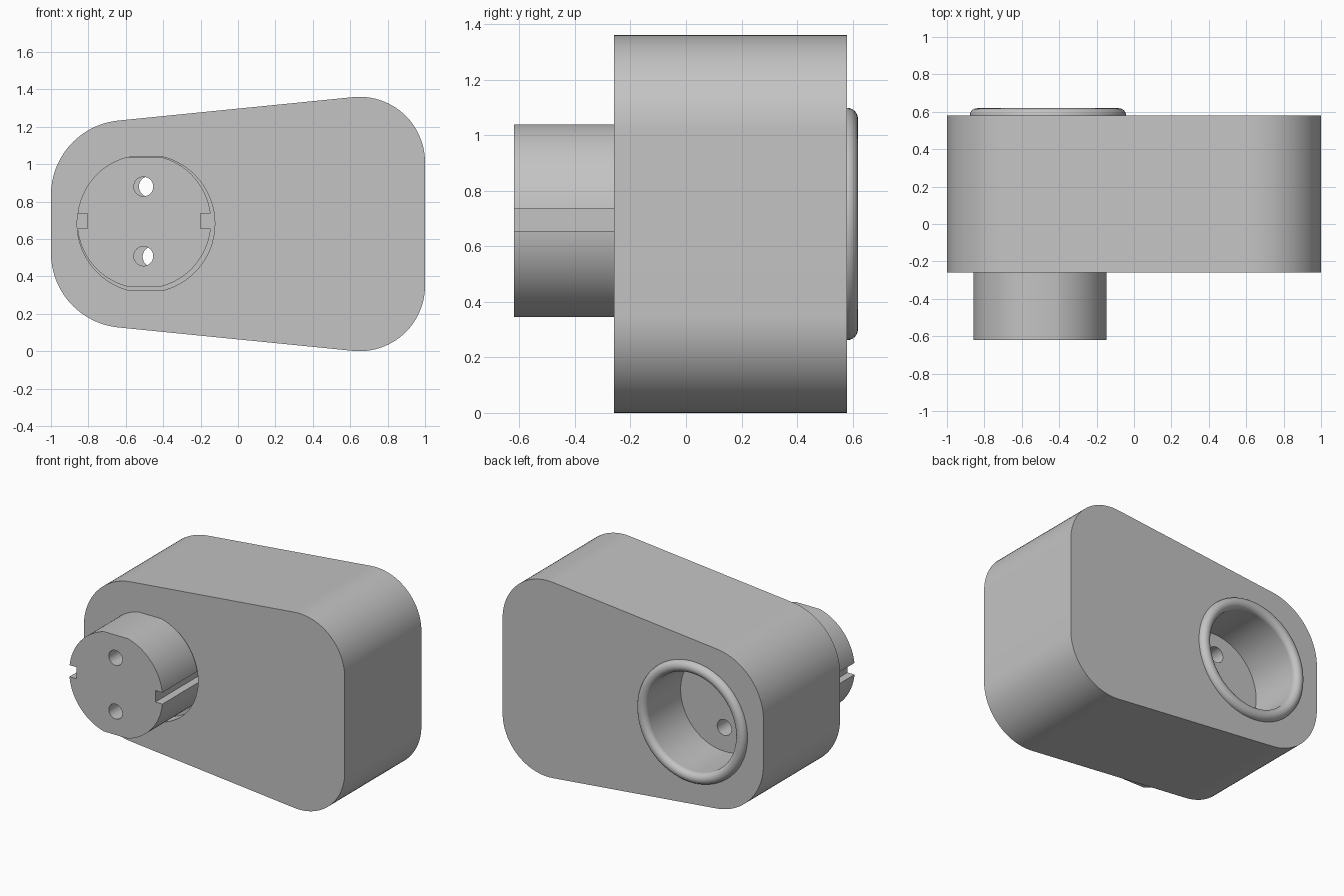
import bpy, bmesh, math

cube = bpy.data.objects.get("Cube")
if cube:
    bpy.data.objects.remove(cube, do_unlink=True)

grey = bpy.data.materials.new("light grey plastic")
grey.use_nodes = True
colour = (0.55, 0.55, 0.55, 1)
grey.diffuse_color = colour
grey.node_tree.nodes["Principled BSDF"].inputs["Base Color"].default_value = colour

MID = 0.68          # height of the body's centre line
FRONT, BACK = -0.26, 0.58


def arc(cx, cz, r, start, end, steps):
    angles = [math.radians(start + (end - start) * i / steps) for i in range(steps + 1)]
    return [(cx + r * math.cos(a), cz + r * math.sin(a)) for a in angles]


def disc(cx, cz, r, steps=64):
    return arc(cx, cz, r, 0, 360, steps)[:-1]


def flatted_disc(cx, cz, r, half):
    """Circle with flats at the top and bottom."""
    a = math.degrees(math.asin(half / r))
    return arc(cx, cz, r, -a, a, 48) + arc(cx, cz, r, 180 - a, 180 + a, 48)


def rect(x0, x1, z0, z1):
    return [(x0, z0), (x1, z0), (x1, z1), (x0, z1)]


def prism(name, outline, y0, y1):
    """Extrude an x-z outline along y."""
    bm = bmesh.new()
    face = bm.faces.new([bm.verts.new((x, y0, z)) for x, z in outline])
    ext = bmesh.ops.extrude_face_region(bm, geom=[face])
    verts = [g for g in ext["geom"] if isinstance(g, bmesh.types.BMVert)]
    bmesh.ops.translate(bm, vec=(0, y1 - y0, 0), verts=verts)
    bmesh.ops.recalc_face_normals(bm, faces=bm.faces)
    mesh = bpy.data.meshes.new(name)
    bm.to_mesh(mesh)
    bm.free()
    mesh.materials.append(grey)
    obj = bpy.data.objects.new(name, mesh)
    bpy.context.collection.objects.link(obj)
    return obj


def cut(obj, cutters):
    """Subtract the cutters, bake the result and discard them."""
    for c in cutters:
        c.hide_render = True
        mod = obj.modifiers.new("cut", "BOOLEAN")
        mod.object, mod.operation, mod.solver = c, "DIFFERENCE", "EXACT"
    bpy.context.view_layer.update()
    graph = bpy.context.evaluated_depsgraph_get()
    baked = bpy.data.meshes.new_from_object(obj.evaluated_get(graph))
    obj.modifiers.clear()
    obj.data = baked
    for c in cutters:
        bpy.data.objects.remove(c, do_unlink=True)


def smooth(obj):
    bpy.ops.object.select_all(action="DESELECT")
    obj.select_set(True)
    bpy.context.view_layer.objects.active = obj
    bpy.ops.object.shade_smooth_by_angle(angle=math.radians(30))


# Tapered body: rounded corners, upper half mirrored to the lower half
tilt = math.degrees(math.atan(0.1))
upper = arc(0.65, 0.33, 0.35, 0, 90 + tilt, 24) + arc(-0.6, 0.155, 0.4, 90 + tilt, 180, 24)
outline = [(x, MID + z) for x, z in upper] + [(x, MID - z) for x, z in reversed(upper)]
body = prism("body", outline, FRONT, BACK)
cut(body, [
    prism("plug_recess", flatted_disc(-0.492, 0.682, 0.368, 0.358), FRONT - 0.1, FRONT + 0.1),
    prism("socket_bore", disc(-0.46, MID, 0.34, 96), 0.23, BACK + 0.1),
    prism("upper_socket_hole", disc(-0.475, 0.88, 0.055, 32), -0.2, 0.3),
    prism("lower_socket_hole", disc(-0.455, 0.505, 0.055, 32), -0.2, 0.3),
])
smooth(body)

# Plug with two pin holes and a slot down each side
plug = prism("plug", flatted_disc(-0.502, 0.692, 0.358, 0.346), -0.62, -0.14)
cut(plug, [
    prism("upper_pin_hole", disc(-0.505, 0.88, 0.052, 32), -0.7, 0),
    prism("lower_pin_hole", disc(-0.505, 0.508, 0.052, 32), -0.7, 0),
    prism("right_slot", rect(-1, -0.805, 0.655, 0.735), -0.7, 0),
    prism("left_slot", rect(-0.2, 0, 0.655, 0.735), -0.7, 0),
])
smooth(plug)

# Rounded rim standing proud around the socket
bpy.ops.mesh.primitive_torus_add(major_radius=0.379, minor_radius=0.039, major_segments=96,
                                 minor_segments=24, location=(-0.46, BACK, MID),
                                 rotation=(math.pi / 2, 0, 0))
rim = bpy.context.object
rim.name = "socket_rim"
rim.data.materials.append(grey)
smooth(rim)
